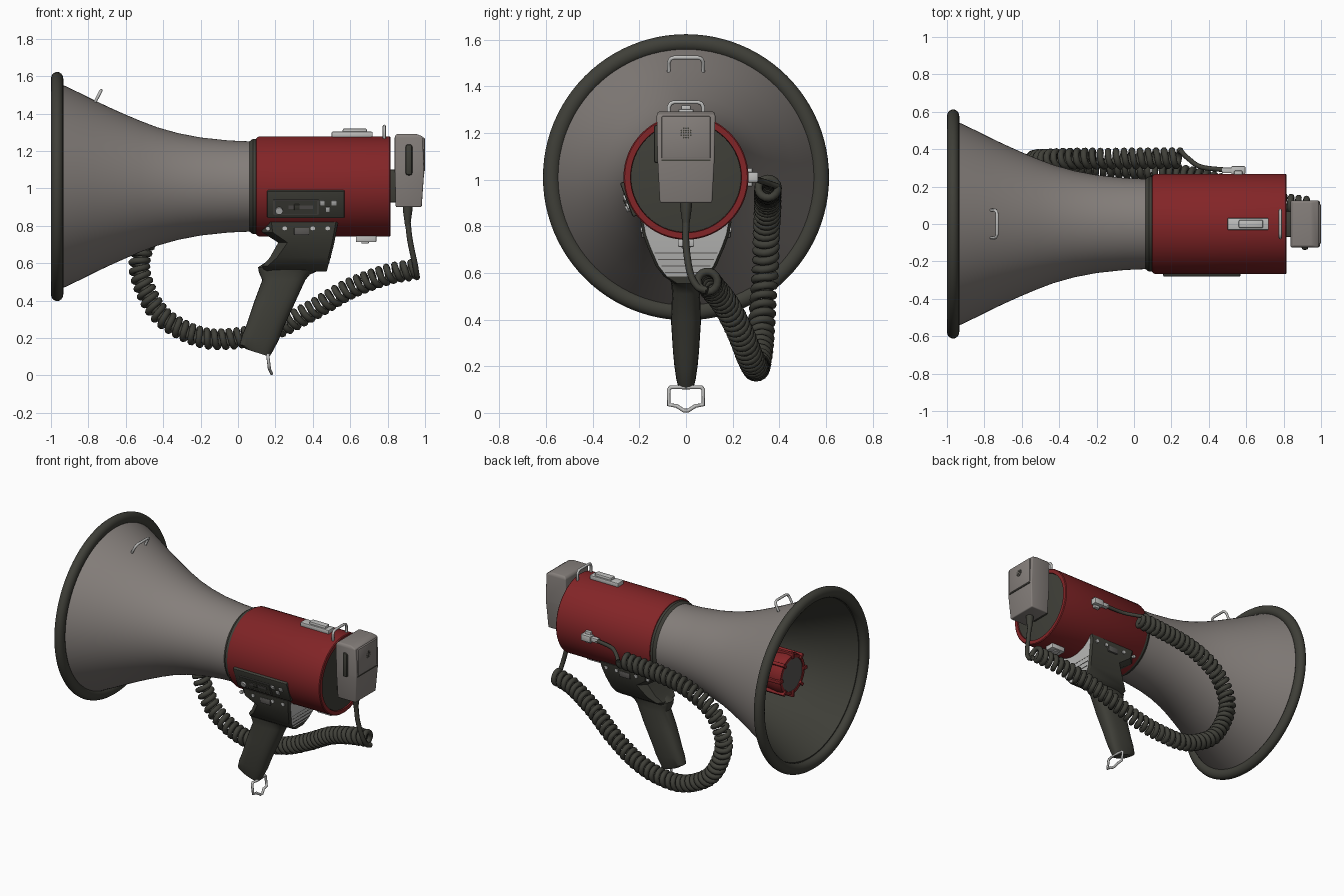
import bpy, bmesh, math
from mathutils import Vector as V, Matrix

if "Cube" in bpy.data.objects:
    bpy.data.objects.remove(bpy.data.objects["Cube"])

AX = 1.01  # height of the horn axis


def mat(name, rgb):
    m = bpy.data.materials.new(name)
    m.diffuse_color = (*rgb, 1)
    m.use_nodes = True
    m.node_tree.nodes["Principled BSDF"].inputs["Base Color"].default_value = m.diffuse_color
    return m


GRAY = mat("warm gray", (.235, .212, .198))
RED = mat("red", (.225, .018, .020))
DARK = mat("dark olive", (.050, .050, .040))
LIGHT = mat("light gray", (.52, .52, .51))
SLATE = mat("slate gray", (.10, .095, .09))


def finish(name, bm, mats, smooth=35):
    bmesh.ops.recalc_face_normals(bm, faces=bm.faces)
    me = bpy.data.meshes.new(name)
    bm.to_mesh(me)
    bm.free()
    ob = bpy.data.objects.new(name, me)
    bpy.context.collection.objects.link(ob)
    for m in mats:
        me.materials.append(m)
    bpy.ops.object.select_all(action='DESELECT')
    bpy.context.view_layer.objects.active = ob
    ob.select_set(True)
    bpy.ops.object.shade_smooth_by_angle(angle=math.radians(smooth))
    return ob


def loft(name, rings, mats, wrap=False, split=None, bevel=0):
    """Skin a list of point rings; rings from index split on use the second material."""
    bm = bmesh.new()
    vs = [[bm.verts.new(p) for p in r] for r in rings]
    n = len(vs[0])
    for i in range(len(vs) if wrap else len(vs) - 1):
        a, b = vs[i], vs[(i + 1) % len(vs)]
        for k in range(n):
            f = bm.faces.new((a[k], a[(k + 1) % n], b[(k + 1) % n], b[k]))
            f.material_index = int(split is not None and i >= split)
    if not wrap:
        bm.faces.new(vs[0])
        bm.faces.new(vs[-1]).material_index = int(split is not None)
    if bevel:
        bmesh.ops.bevel(bm, geom=bm.edges[:], offset=bevel, segments=3, profile=.5, affect='EDGES')
    return finish(name, bm, mats)


def lathe(name, prof, mats, n=64, **kw):
    """Revolve (x, radius) points around the horn axis."""
    rings = [[(x, r * math.cos(k * math.tau / n), AX + r * math.sin(k * math.tau / n))
              for k in range(n)] for x, r in prof]
    return loft(name, rings, mats, **kw)


def box(name, lo, hi, m, bevel=0, mx=Matrix()):
    bm = bmesh.new()
    bmesh.ops.create_cube(bm, size=1)
    for v in bm.verts:
        v.co = V([(a + b) / 2 + c * (b - a) for a, b, c in zip(lo, hi, v.co)])
    if bevel:
        bmesh.ops.bevel(bm, geom=bm.edges[:], offset=bevel, segments=2, profile=.5, affect='EDGES')
    bmesh.ops.transform(bm, matrix=mx, verts=bm.verts)
    return finish(name, bm, [m])


def disc(name, center, r, depth, m, axis='X', mx=Matrix()):
    rot = Matrix.Rotation(math.pi / 2, 4, 'Y' if axis == 'X' else 'X')
    bm = bmesh.new()
    bmesh.ops.create_cone(bm, cap_ends=True, segments=16, radius1=r, radius2=r, depth=depth,
                          matrix=mx @ Matrix.Translation(center) @ rot)
    return finish(name, bm, [m])


def wire(name, pts, r, m, cyclic=False):
    cu = bpy.data.curves.new(name, 'CURVE')
    cu.dimensions = '3D'
    cu.bevel_depth, cu.bevel_resolution, cu.use_fill_caps = r, 2, True
    s = cu.splines.new('POLY')
    s.points.add(len(pts) - 1)
    for p, q in zip(s.points, pts):
        p.co = (*q, 1)
    s.use_cyclic_u = cyclic
    s.use_smooth = True
    cu.materials.append(m)
    ob = bpy.data.objects.new(name, cu)
    bpy.context.collection.objects.link(ob)


def smooth(pts, n=12):
    """Catmull-Rom curve through the points."""
    p = [V(q) for q in pts]
    p = [2 * p[0] - p[1]] + p + [2 * p[-1] - p[-2]]
    out = []
    for a, b, c, d in zip(p, p[1:], p[2:], p[3:]):
        for i in range(n):
            t = i / n
            out.append(.5 * (2 * b + (c - a) * t + (2 * a - 5 * b + 4 * c - d) * t ** 2
                             + (3 * b - a - 3 * c + d) * t ** 3))
    return out + [p[-2]]


# Horn bell: gray outside, dark inside
bell = [(.09, .24), (-.05, .246), (-.2, .262), (-.32, .285), (-.43, .316), (-.52, .35), (-.61, .388),
        (-.69, .424), (-.77, .462), (-.85, .502), (-.95, .55)]
inner = [(x, r - .012) for x, r in reversed(bell)]
lathe("horn_bell", bell + inner, [GRAY, DARK], n=96, split=len(bell) - 1)
lathe("horn_rim", [(-.967 + .033 * math.cos(a * math.tau / 16), .576 + .037 * math.sin(a * math.tau / 16))
                   for a in range(16)], [DARK], n=96, wrap=True)

# Driver in the mouth of the horn
lathe("driver_cup", [(-.1, .06), (-.45, .085), (-.6, .12), (-.78, .14), (-.82, .134), (-.82, .113), (-.805, .113)],
      [RED], n=32)
lathe("driver_grille", [(-.80, .113), (-.815, .113), (-.818, .10)], [SLATE], n=32)
for i in range(8):
    mx = Matrix.Translation((0, 0, AX)) @ Matrix.Rotation(i * math.pi / 4, 4, 'X')
    box("driver_rib", (-.83, -.011, .112), (-.64, .011, .152), RED, .004, mx)

# Red body and rear cap
lathe("collar", [(.06, .24), (.08, .255), (.10, .255)], [DARK])
lathe("body", [(.095, .25), (.098, .259), (.112, .268), (.81, .268), (.815, .263), (.815, .238), (.795, .236)], [RED])
lathe("rear_cap", [(.79, .236), (.807, .236), (.809, .228)], [DARK])

# Control panel on the front side
P = Matrix.Translation((0, 0, AX)) @ Matrix.Rotation(math.radians(21), 4, 'X')
box("control_panel", (.155, -.274, -.078), (.57, -.24, .078), DARK, .008, P)
box("panel_inset", (.19, -.278, -.055), (.43, -.27, .03), SLATE, 0, P)
box("panel_face", (.195, -.280, -.05), (.425, -.27, .025), DARK, 0, P)
box("slider_slot", (.27, -.283, -.02), (.40, -.27, .0), SLATE, 0, P)
box("slider", (.30, -.287, -.026), (.33, -.27, .006), DARK, .003, P)
disc("volume_knob", (.22, -.28, -.03), .02, .02, LIGHT, 'Y', P)
for x, z in ((.45, .012), (.513, .012), (.48, -.025)):
    box("panel_button", (x - .013, -.282, z - .013), (x + .013, -.27, z + .013), LIGHT, .002, P)

# Handle bracket: dark saddle with light rear face
rings = []
for z, x0, x1, w in ((.82, .12, .535, .195), (.765, .13, .525, .185), (.71, .215, .515, .165),
                     (.63, .17, .495, .13), (.585, .13, .482, .095), (.555, .14, .474, .05)):
    c = w * .3
    rings.append([(x0, -w + c, z), (x0 + c, -w, z), (x1 - .012, -w, z), (x1, -w + .012, z),
                  (x1, w - .012, z), (x1 - .012, w, z), (x0 + c, w, z), (x0, w - c, z)])
bracket = loft("handle_bracket", rings, [DARK, LIGHT])
for f in bracket.data.polygons:
    if f.normal.x > .9 and f.center.z > .585:
        f.material_index = 1
for i in range(4):
    z = .60 + .028 * i
    x = .487 + (z - .6) * .22
    w = .09 + i * .015
    box("bracket_groove", (x - .01, -w, z), (x + .004, w, z + .004), SLATE)
for s in (-1, 1):
    for x in (.16, .25, .40, .48):
        disc("bracket_bolt", (x, s * .188, .785), .012, .014, LIGHT, 'Y')
    box("bracket_clip", (.30, s * .18 - .012, .75), (.38, s * .18 + .012, .79), SLATE, .004)

# Grip: rounded sections between front and back edge points
rings = []
for fx, fz, bx, bz, w in ((.17, .62, .46, .58, .075), (.107, .578, .41, .55, .066), (.112, .55, .385, .54, .062),
                          (.13, .51, .36, .51, .06), (.085, .39, .305, .39, .064), (.045, .27, .245, .26, .056),
                          (.022, .215, .218, .19, .05), (.008, .165, .187, .13, .042), (.045, .14, .168, .10, .034)):
    f, b = V((fx, 0, fz)), V((bx, 0, bz))
    ring = []
    for k in range(24):
        c, s = math.cos(k * math.tau / 24), math.sin(k * math.tau / 24)
        c, s = (math.copysign(abs(q) ** .7, q) for q in (c, s))
        ring.append((f + b) / 2 + (b - f) / 2 * c + V((0, w * s, 0)))
    rings.append(ring)
loft("grip", rings, [DARK])

# Wire loops: strap rings and grip loop
half = [(.165, .11, .03), (.16, .11, .066), (.16, .10, .074), (.168, .035, .074), (.170, .03, .04), (.18, .01, .01)]
loop = [(x, -y, z) for x, z, y in half] + [(x, y, z) for x, z, y in reversed(half)]
wire("grip_loop", loop, .0085, LIGHT, True)
for name, x, z, lean, h in (("horn_ring", -.768, 1.455, .036, .068), ("body_ring", .782, 1.26, 0, .072)):
    up = [(0, .074), (.7, .074), (.92, .066), (1, .05)]
    pts = [(x + lean * t, -y, z + h * t) for t, y in up] + [(x + lean * t, y, z + h * t) for t, y in reversed(up)]
    for s in (-1, 1):  # feet turned inward
        pts.insert(0 if s < 0 else len(pts), (x, s * .06, z - .012))
    wire(name, pts, .0085, LIGHT)

# Latches
box("top_latch", (.50, -.032, 1.272), (.72, .032, 1.303), LIGHT, .006)
box("top_latch_lever", (.56, -.022, 1.295), (.69, .022, 1.32), LIGHT, .008)
box("bottom_latch", (.63, -.035, .712), (.74, .035, .755), LIGHT, .006)
box("bottom_latch_hook", (.66, -.02, .705), (.70, .02, .74), LIGHT, .004)

# Microphone
rings = [[(x0, -w, z), (x1, -w, z), (x1, w, z), (x0, w, z)] for z, x0, x1, w in
         ((.90, .843, .982, .112), (1.085, .838, .995, .122), (1.278, .838, .988, .126), (1.292, .85, .95, .118))]
loft("microphone", rings, [GRAY], bevel=.007)
box("microphone_cover", (.97, -.106, 1.088), (1.0, .106, 1.272), GRAY, .008)
box("microphone_seam", (.98, -.106, 1.079), (.998, .106, 1.085), DARK)
for i in range(-2, 3):
    for j in range(-2, 3):
        if i * i + j * j < 6:
            disc("grille_hole", (.999, i * .01, 1.2 + j * .01), .0036, .004, DARK)
box("talk_button", (.896, -.138, 1.07), (.932, -.11, 1.235), DARK, .012)
box("microphone_mount", (.80, -.07, .925), (.85, .07, 1.10), DARK, .008)
loft("strain_relief", [[(.907 + r * math.cos(k * math.tau / 16), r * math.sin(k * math.tau / 16), z)
                        for k in range(16)] for z, r in ((.91, .026), (.88, .025), (.80, .014))], [DARK])

# Coiled cord
path = smooth([(.95, .09, .567), (.8, .11, .54), (.6, .17, .465), (.4, .23, .35), (.2, .27, .25), (0, .295, .2),
               (-.2, .305, .205), (-.4, .32, .31), (-.5, .33, .47), (-.525, .34, .62), (-.45, .345, .78),
               (-.3, .35, .88), (-.1, .35, .935), (.25, .352, .965)])
coil, angle = [], 0
for a, b in zip(path, path[1:]):
    t = (b - a).normalized()
    u = t.cross(V((0, 1, 0))).normalized()
    w = t.cross(u)
    turn = (b - a).length / .043 * math.tau
    steps = max(2, round(turn / (math.tau / 16)))
    for i in range(steps):
        k = angle + turn * i / steps
        coil.append(a.lerp(b, i / steps) + .042 * (u * math.cos(k) + w * math.sin(k)))
    angle += turn
wire("coiled_cord", coil, .0175, DARK)
wire("microphone_cord", smooth([(.907, 0, .83), (.92, 0, .72), (.945, .018, .6), (.955, .05, .54), coil[0]]), .015, DARK)
wire("plug_cord", smooth([coil[-1], (.29, .35, .985), (.36, .305, 1.0), (.50, .288, 1.01)]), .013, DARK)

# Plug and socket on the back side
for x0, x1, r in ((.47, .53, .015), (.52, .595, .022)):
    box("plug", (x0, .287 - r, AX - r), (x1, .287 + r, AX + r), LIGHT, .005)
box("socket", (.535, .255, AX - .04), (.58, .285, AX + .04), LIGHT, .006)
